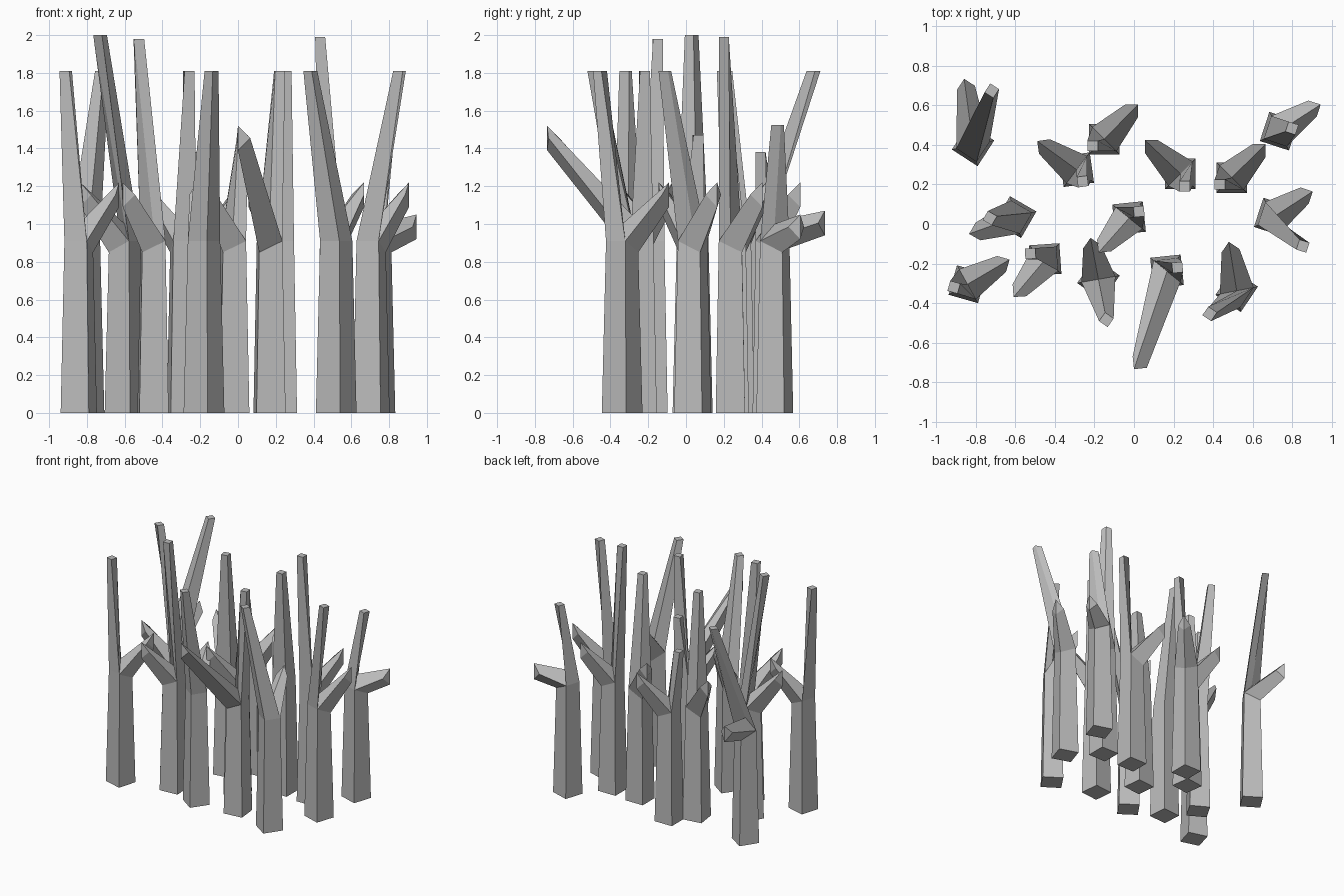
import bpy
import bmesh
from math import radians
from mathutils import Vector, Matrix

old = bpy.data.objects.get("Cube")
if old:
    bpy.data.objects.remove(old, do_unlink=True)

# Single grey bark colour
bark = bpy.data.materials.new("grey_bark")
bark.use_nodes = True
colour = (0.5, 0.5, 0.5, 1.0)
bark.diffuse_color = colour
bark.node_tree.nodes["Principled BSDF"].inputs["Base Color"].default_value = colour

# Shared proportions
ROOT_SIDE, FORK_SIDE, TIP_SIDE, BRANCH_SIDE = 0.155, 0.123, 0.053, 0.065
FORK_Z, CROTCH_Z, BRANCH_BASE_Z, BRANCH_DEPTH = 0.91, 1.0, 0.85, 0.13


def heading(degrees):
    """Unit vector in plan at the given angle."""
    return Matrix.Rotation(radians(degrees), 3, "Z") @ Vector((1, 0, 0))


def square(bm, centre, side, angle, z):
    """Four corners of a level square; the first corner points along angle."""
    base = Vector((centre[0], centre[1], z))
    reach = side / 2 ** 0.5
    return [bm.verts.new(base + heading(angle + 90 * i) * reach) for i in range(4)]


def bridge(bm, lower, upper):
    """Join two four-sided rings with side faces."""
    for i in range(4):
        j = (i + 1) % 4
        bm.faces.new((lower[i], lower[j], upper[j], upper[i]))


def dead_tree(name, centre, angle, top, branch, top_z=1.81, branch_z=1.22):
    """Square trunk that forks at one corner into a stem and a side branch."""
    bm = bmesh.new()

    # Trunk, with the branch corner dipping below the fork
    root = square(bm, centre, ROOT_SIDE, angle, 0)
    fork = square(bm, centre, FORK_SIDE, angle, FORK_Z)
    fork[0].co.z = BRANCH_BASE_Z
    bm.faces.new(root)
    bridge(bm, root, fork)
    crotch = bm.verts.new((centre[0], centre[1], CROTCH_Z))

    # Upper stem, cut level at the tip
    tip = square(bm, top, TIP_SIDE, angle, top_z)
    bridge(bm, [crotch] + fork[1:], tip)
    bm.faces.new(tip)

    # Branch with a diamond section, its end folded on a vertical edge
    ridge = Vector((branch[0], branch[1], branch_z))
    middle = ridge - Vector((0, 0, BRANCH_DEPTH / 2))
    upper = bm.verts.new(ridge)
    lower = bm.verts.new(ridge - Vector((0, 0, BRANCH_DEPTH)))
    left = bm.verts.new(middle + heading(angle + 135) * BRANCH_SIDE)
    right = bm.verts.new(middle + heading(angle - 135) * BRANCH_SIDE)
    bridge(bm, [crotch, fork[1], fork[0], fork[3]], [upper, left, lower, right])
    bm.faces.new((upper, left, lower))
    bm.faces.new((upper, lower, right))

    bmesh.ops.recalc_face_normals(bm, faces=bm.faces[:])
    mesh = bpy.data.meshes.new(name)
    bm.to_mesh(mesh)
    bm.free()
    mesh.materials.append(bark)
    bpy.context.collection.objects.link(bpy.data.objects.new(name, mesh))


# Back row
dead_tree("tree_back_right_corner", (-.815, .4), 102, (-.72, .675), (-.86, .735), branch_z=1.07)
dead_tree("tree_back_right", (-.29, .275), 143, (-.26, .215), (-.49, .42))
dead_tree("tree_back_middle", (-.15, .43), 45, (-.21, .395), (.02, .605), top_z=1.38)
dead_tree("tree_back_left", (.235, .255), 135, (.257, .19), (.055, .425))
dead_tree("tree_back_left_tall", (.495, .235), 45, (.435, .2), (.667, .405), top_z=1.99)
dead_tree("tree_back_left_corner", (.735, .47), 27, (.8, .485), (.945, .605),
          top_z=1.525, branch_z=1.05)

# Middle row
dead_tree("tree_middle_right", (-.6, .035), 195, (-.73, .03), (-.835, -.05), top_z=2)
dead_tree("tree_centre", (-.025, .03), 231, (.025, .063), (-.18, -.145), top_z=1.47)
dead_tree("tree_middle_left", (.705, .035), 27, (.855, -.112), (.905, .165))

# Front row
dead_tree("tree_front_right_corner", (-.843, -.305), 29, (-.912, -.32), (-.63, -.18))
dead_tree("tree_front_right_tall", (-.45, -.18), 229, (-.525, -.15), (-.61, -.37), top_z=1.98)
dead_tree("tree_front_right", (-.18, -.28), 100, (-.14, -.485), (-.22, -.07))
dead_tree("tree_front_middle", (.167, -.24), 231, (.22, -.22), (0, -.735), branch_z=1.52)
dead_tree("tree_front_left", (.52, -.338), 101, (.383, -.455), (.48, -.09))
